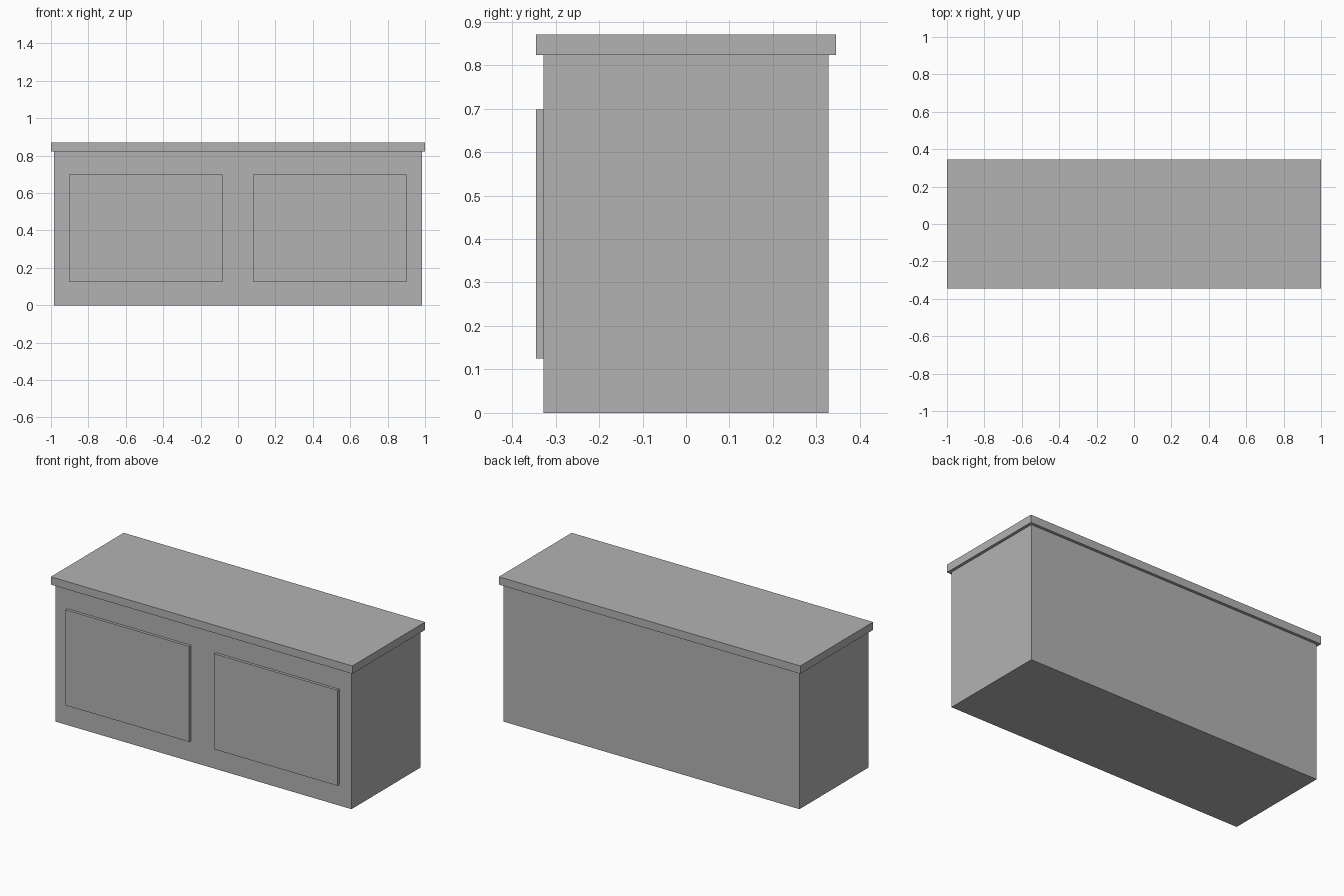
import bpy

if "Cube" in bpy.data.objects:
    bpy.data.objects.remove(bpy.data.objects["Cube"])

# Single plain grey finish
grey = bpy.data.materials.new("plain_grey")
grey.diffuse_color = (0.45, 0.45, 0.45, 1.0)
grey.use_nodes = True
grey.node_tree.nodes["Principled BSDF"].inputs["Base Color"].default_value = grey.diffuse_color


def box(name, low, high):
    """Axis-aligned box between two corners."""
    centre = [(a + b) / 2 for a, b in zip(low, high)]
    size = [b - a for a, b in zip(low, high)]
    bpy.ops.mesh.primitive_cube_add(size=1, location=centre)
    obj = bpy.context.object
    obj.name = name
    obj.scale = size
    bpy.ops.object.transform_apply(location=False, rotation=False, scale=True)
    obj.data.materials.append(grey)
    return obj


# Cabinet carcass
box("cabinet_body", (-0.983, -0.328, 0.0), (0.983, 0.328, 0.823))

# Overhanging worktop
box("worktop", (-1.0, -0.345, 0.823), (1.0, 0.345, 0.87))

# Pair of raised door panels on the front
for side, x0, x1 in (("left", -0.902, -0.082), ("right", 0.082, 0.902)):
    box(side + "_door_panel", (x0, -0.345, 0.125), (x1, -0.328, 0.698))
